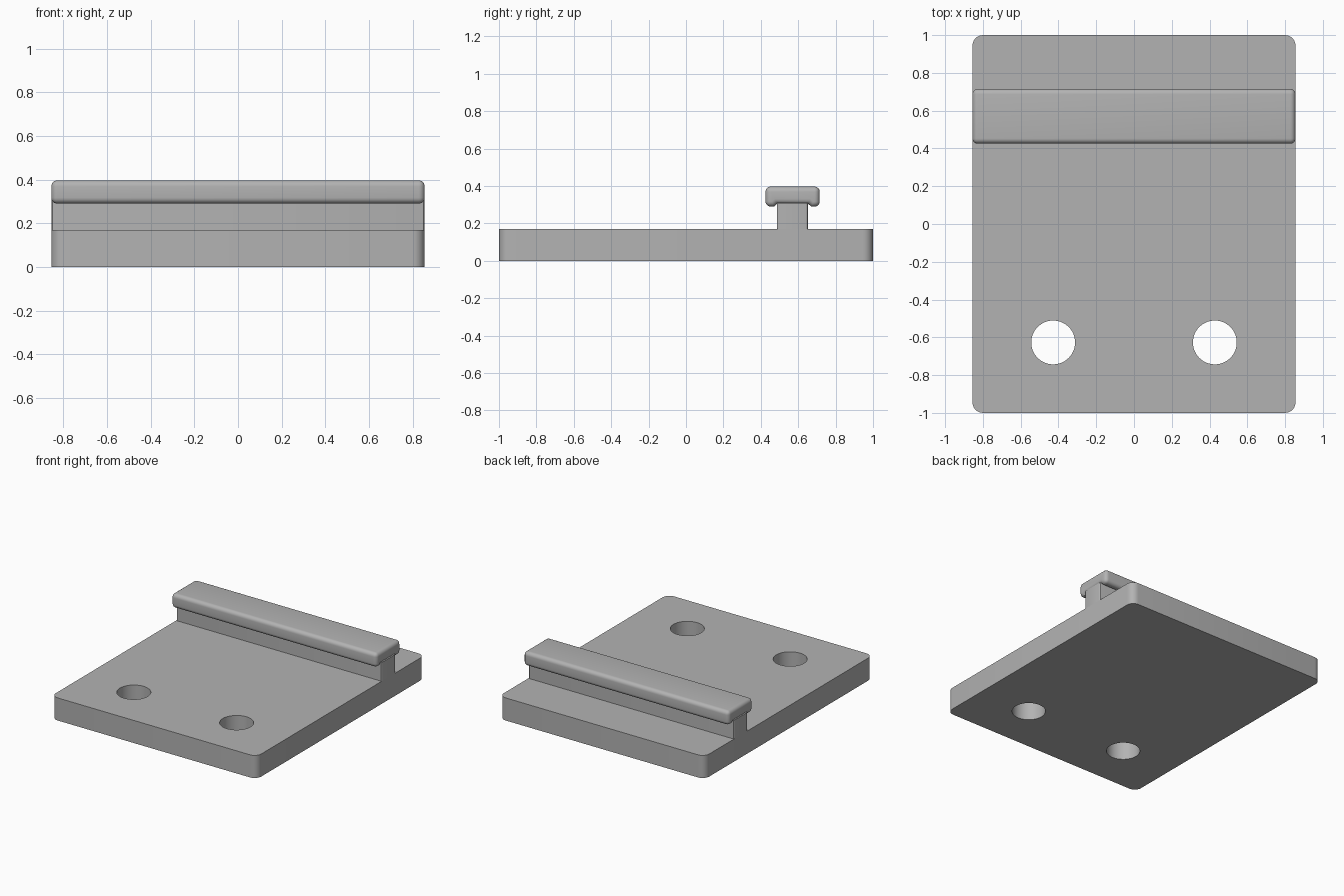
import bpy, bmesh, math
from mathutils import Vector

cube = bpy.data.objects.get("Cube")
if cube:
    bpy.data.objects.remove(cube, do_unlink=True)

HALF_X = 0.855

grey = bpy.data.materials.new("plain grey")
grey.use_nodes = True
grey.diffuse_color = (0.45, 0.45, 0.45, 1)
grey.node_tree.nodes["Principled BSDF"].inputs["Base Color"].default_value = grey.diffuse_color


def prism(name, outline, direction, edge_rule, radius, segments=6):
    """Extrude a closed outline, then round the edges picked by edge_rule."""
    bm = bmesh.new()
    face = bm.faces.new([bm.verts.new(p) for p in outline])
    ext = bmesh.ops.extrude_face_region(bm, geom=[face])
    moved = [v for v in ext["geom"] if isinstance(v, bmesh.types.BMVert)]
    bmesh.ops.translate(bm, verts=moved, vec=direction)
    bmesh.ops.recalc_face_normals(bm, faces=bm.faces)
    edges = [e for e in bm.edges if edge_rule(e)]
    bmesh.ops.bevel(bm, geom=edges, offset=radius, segments=segments,
                    profile=0.5, affect='EDGES')
    mesh = bpy.data.meshes.new(name)
    bm.to_mesh(mesh)
    bm.free()
    mesh.materials.append(grey)
    ob = bpy.data.objects.new(name, mesh)
    bpy.context.collection.objects.link(ob)
    return ob


def activate(ob):
    bpy.ops.object.select_all(action='DESELECT')
    ob.select_set(True)
    bpy.context.view_layer.objects.active = ob


def smooth(ob):
    activate(ob)
    bpy.ops.object.shade_smooth_by_angle(angle=math.radians(30))


def rectangle(x, y0, y1, z):
    return [(-x, y0, z), (x, y0, z), (x, y1, z), (-x, y1, z)]


def upright(e):
    a, b = e.verts
    return abs(a.co.z - b.co.z) > 0.9 * e.calc_length()


def square_corner(e):
    return e.calc_face_angle_signed() > math.radians(60)


# Base plate with rounded corners
plate = prism("base_plate", rectangle(HALF_X, -1, 1, 0), Vector((0, 0, 0.17)), upright, 0.055)

# Two mounting holes
for side in (-1, 1):
    bpy.ops.mesh.primitive_cylinder_add(vertices=64, radius=0.116, depth=0.6,
                                        location=(side * 0.428, -0.627, 0.08))
    cutter = bpy.context.object
    cutter.name = "hole_cutter"
    cutter.hide_render = True
    cut = plate.modifiers.new("mounting_hole", 'BOOLEAN')
    cut.object = cutter
    cut.solver = 'EXACT'
    activate(plate)
    bpy.ops.object.modifier_apply(modifier=cut.name)
    bpy.data.objects.remove(cutter, do_unlink=True)
smooth(plate)

# Rail stem
stem = prism("rail_stem", rectangle(HALF_X, 0.486, 0.652, 0.165), Vector((0, 0, 0.145)), upright, 0.012, 3)
smooth(stem)

# Rail head with rounded edges and a shallow relief beside the stem
mid, low, high = 0.57, 0.29, 0.397
half = [(0.084, low + 0.014), (0.1, low), (0.145, low), (0.145, high)]
section = [(mid + y, z) for y, z in half] + [(mid - y, z) for y, z in reversed(half)]
head = prism("rail_head", [(-HALF_X, y, z) for y, z in section],
             Vector((2 * HALF_X, 0, 0)), square_corner, 0.028)
smooth(head)
